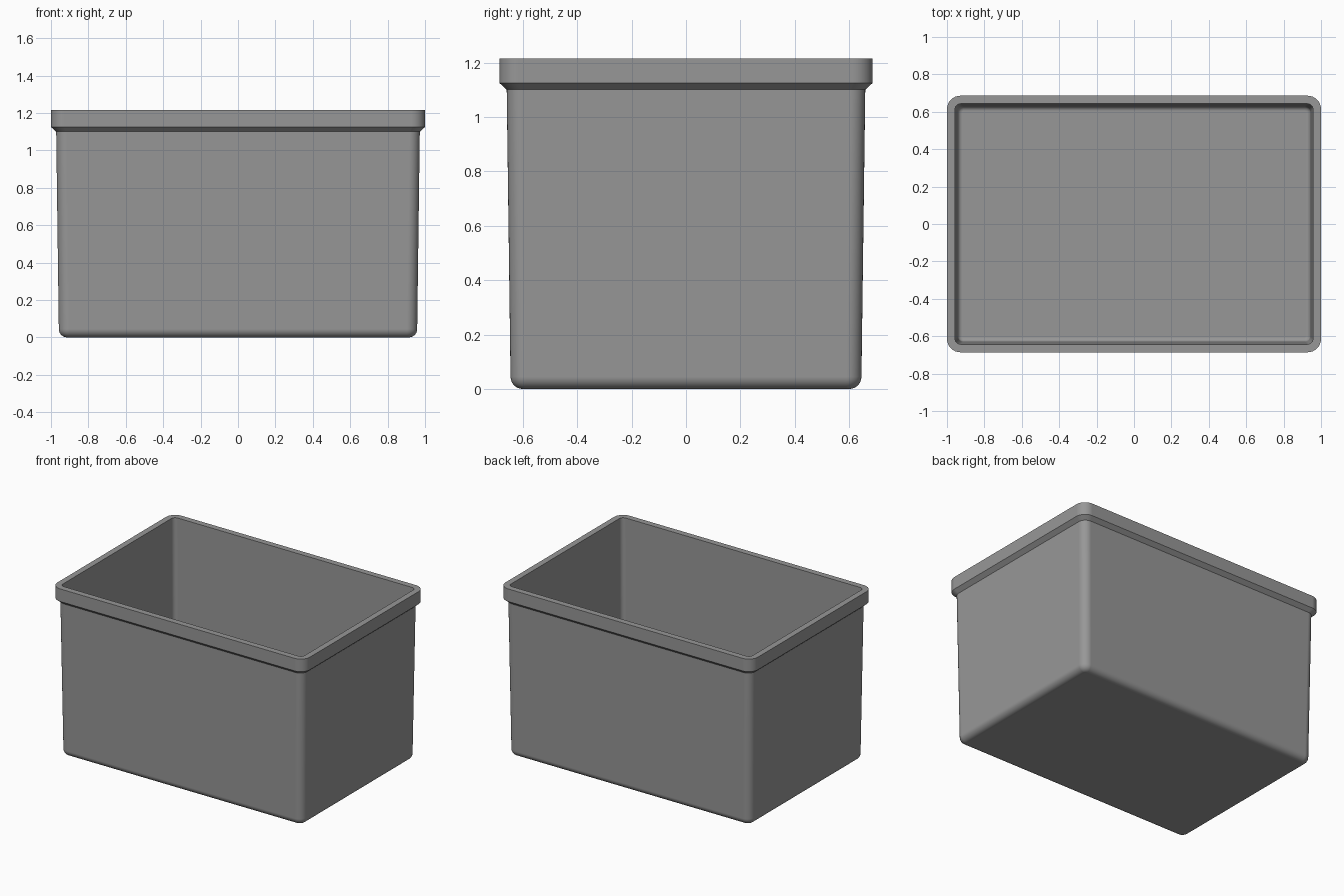
import bpy, bmesh, math

if "Cube" in bpy.data.objects:
    bpy.data.objects.remove(bpy.data.objects["Cube"])

grey = bpy.data.materials.new("mid_grey_plastic")
grey.diffuse_color = (0.31, 0.31, 0.31, 1)
grey.use_nodes = True
grey.node_tree.nodes["Principled BSDF"].inputs["Base Color"].default_value = grey.diffuse_color

SEG = 8  # segments per rounded corner


def ring(bm, hx, hy, r, z):
    """Rounded rectangle loop with half sizes hx, hy and corner radius r."""
    verts = []
    for i, (sx, sy) in enumerate([(1, 1), (-1, 1), (-1, -1), (1, -1)]):
        for k in range(SEG + 1):
            a = math.pi / 2 * (i + k / SEG)
            verts.append(bm.verts.new((sx * (hx - r) + r * math.cos(a),
                                       sy * (hy - r) + r * math.sin(a), z)))
    return verts


def fillet(hx, hy, corner, r, z, steps=6):
    """Rounded floor edge as loops, from the floor up to the wall."""
    loops = []
    for k in range(steps + 1):
        a = math.pi / 2 * k / steps
        inset = r * (1 - math.sin(a))
        loops.append((hx - inset, hy - inset, corner - inset, z + r * (1 - math.cos(a))))
    return loops


# Outer shell, flared rim, then inner wall down to the inner floor
loops = fillet(0.958, 0.645, 0.056, 0.045, 0.0)
loops += [
    (0.972, 0.659, 0.056, 1.10),   # top of the tapered wall
    (1.0, 0.686, 0.072, 1.125),    # sloped underside of the rim
    (1.0, 0.686, 0.072, 1.215),    # rim outside
    (0.957, 0.643, 0.030, 1.215),  # rim inside
]
loops += reversed(fillet(0.943, 0.629, 0.030, 0.025, 0.018))

bm = bmesh.new()
rings = [ring(bm, *l) for l in loops]
n = len(rings[0])
for a, b in zip(rings, rings[1:]):
    for i in range(n):
        j = (i + 1) % n
        bm.faces.new((a[i], a[j], b[j], b[i]))
bm.faces.new(rings[0][::-1])  # underside
bm.faces.new(rings[-1])       # inner floor
bmesh.ops.recalc_face_normals(bm, faces=bm.faces)

mesh = bpy.data.meshes.new("storage_bin")
bm.to_mesh(mesh)
bm.free()
mesh.materials.append(grey)
bin_obj = bpy.data.objects.new("storage_bin", mesh)
bpy.context.collection.objects.link(bin_obj)

# Smooth fillets and corners, sharp rim edges
bpy.context.view_layer.objects.active = bin_obj
bin_obj.select_set(True)
bpy.ops.object.shade_smooth_by_angle(angle=math.radians(30))
weighted = bin_obj.modifiers.new("flat_wall_shading", 'WEIGHTED_NORMAL')
weighted.keep_sharp = True
